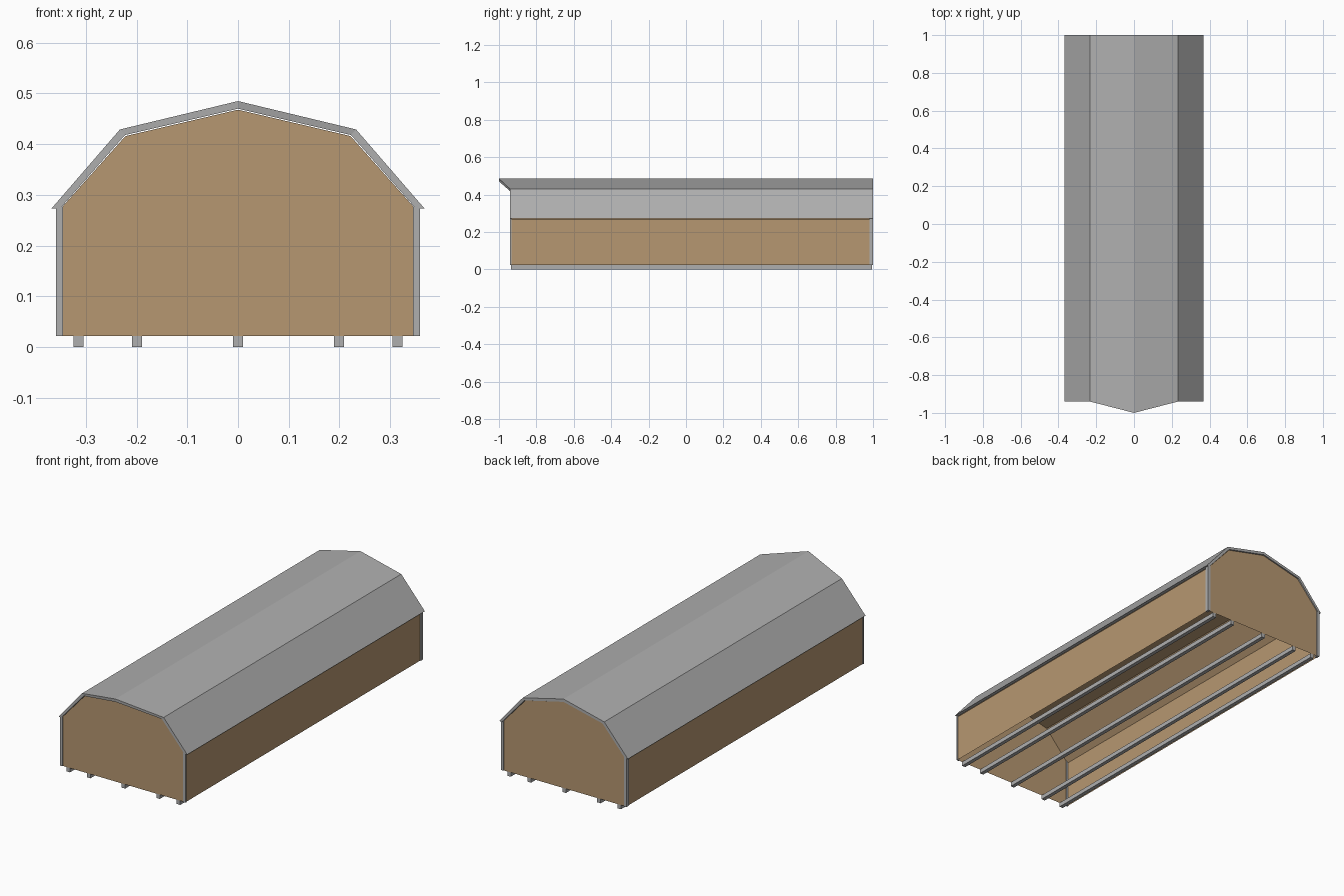
import bpy, bmesh

if "Cube" in bpy.data.objects:
    bpy.data.objects.remove(bpy.data.objects["Cube"])


def material(name, rgb):
    m = bpy.data.materials.new(name)
    m.diffuse_color = (*rgb, 1)
    m.use_nodes = True
    m.node_tree.nodes["Principled BSDF"].inputs["Base Color"].default_value = m.diffuse_color
    return m


GREY = material("grey metal", (0.43, 0.43, 0.43))
TAN = material("tan siding", (0.47, 0.31, 0.165))


def finish(bm, name, mat):
    bmesh.ops.recalc_face_normals(bm, faces=bm.faces)
    me = bpy.data.meshes.new(name)
    bm.to_mesh(me)
    bm.free()
    me.materials.append(mat)
    ob = bpy.data.objects.new(name, me)
    bpy.context.collection.objects.link(ob)
    return ob


def mirrored(half):
    """Mirror a half profile that starts at the right and ends on x = 0."""
    return half + [(-x, z) for x, z in reversed(half[:-1])]


def extrude_y(name, loop, front, back, mat, skip=()):
    """Run a closed XZ profile along y; front is a function of x. Edges in skip stay open."""
    bm = bmesh.new()
    a = [bm.verts.new((x, front(x), z)) for x, z in loop]
    b = [bm.verts.new((x, back, z)) for x, z in loop]
    n = len(loop)
    for i in range(n):
        if i not in skip:
            j = (i + 1) % n
            bm.faces.new((a[i], a[j], b[j], b[i]))
    caps = [bm.faces.new(a), bm.faces.new(b)]
    bmesh.ops.triangulate(bm, faces=caps)
    return finish(bm, name, mat)


def box(name, x0, x1, y0, y1, z0, z1, mat):
    return extrude_y(name, [(x0, z0), (x1, z0), (x1, z1), (x0, z1)],
                     lambda x: y0, y1, mat)


# Barn shell: walls and lining, open underneath
shell = mirrored([(0.355, 0.022), (0.355, 0.267), (0.222, 0.416), (0, 0.468)])
extrude_y("barn_shell", shell, lambda x: -0.936, 0.995, TAN, skip=(len(shell) - 1,))

# Gambrel roof with a pointed overhang at the front
outer = mirrored([(0.368, 0.273), (0.233, 0.429), (0, 0.485)])
inner = mirrored([(0.351, 0.273), (0.223, 0.418), (0, 0.470)])


def prow(x):
    return -0.94 - 0.06 * max(0, 1 - abs(x) / 0.223)


def roof():
    bm = bmesh.new()
    rows = [[bm.verts.new((x, y(x), z)) for x, z in prof]
            for prof, y in ((outer, prow), (outer, lambda x: 1.0),
                            (inner, lambda x: 1.0), (inner, prow))]
    for r in range(4):
        p, q = rows[r], rows[(r + 1) % 4]
        for i in range(len(outer) - 1):
            bm.faces.new((p[i], p[i + 1], q[i + 1], q[i]))
    for i in (0, len(outer) - 1):
        bm.faces.new([row[i] for row in rows])
    finish(bm, "roof", GREY)


roof()

# Corner trims
for side, s in (("right", 1), ("left", -1)):
    x0, x1 = sorted((0.345 * s, 0.359 * s))
    box("front_trim_" + side, x0, x1, -0.94, -0.932, 0.022, 0.277, GREY)
    box("back_trim_" + side, x0, x1, 0.98, 0.999, 0.022, 0.277, GREY)

# Skids under the barn
for i, x in enumerate((-0.315, -0.199, 0, 0.199, 0.315)):
    box(f"skid_{i + 1}", x - 0.01, x + 0.01, -0.936, 0.995, 0, 0.022, GREY)
